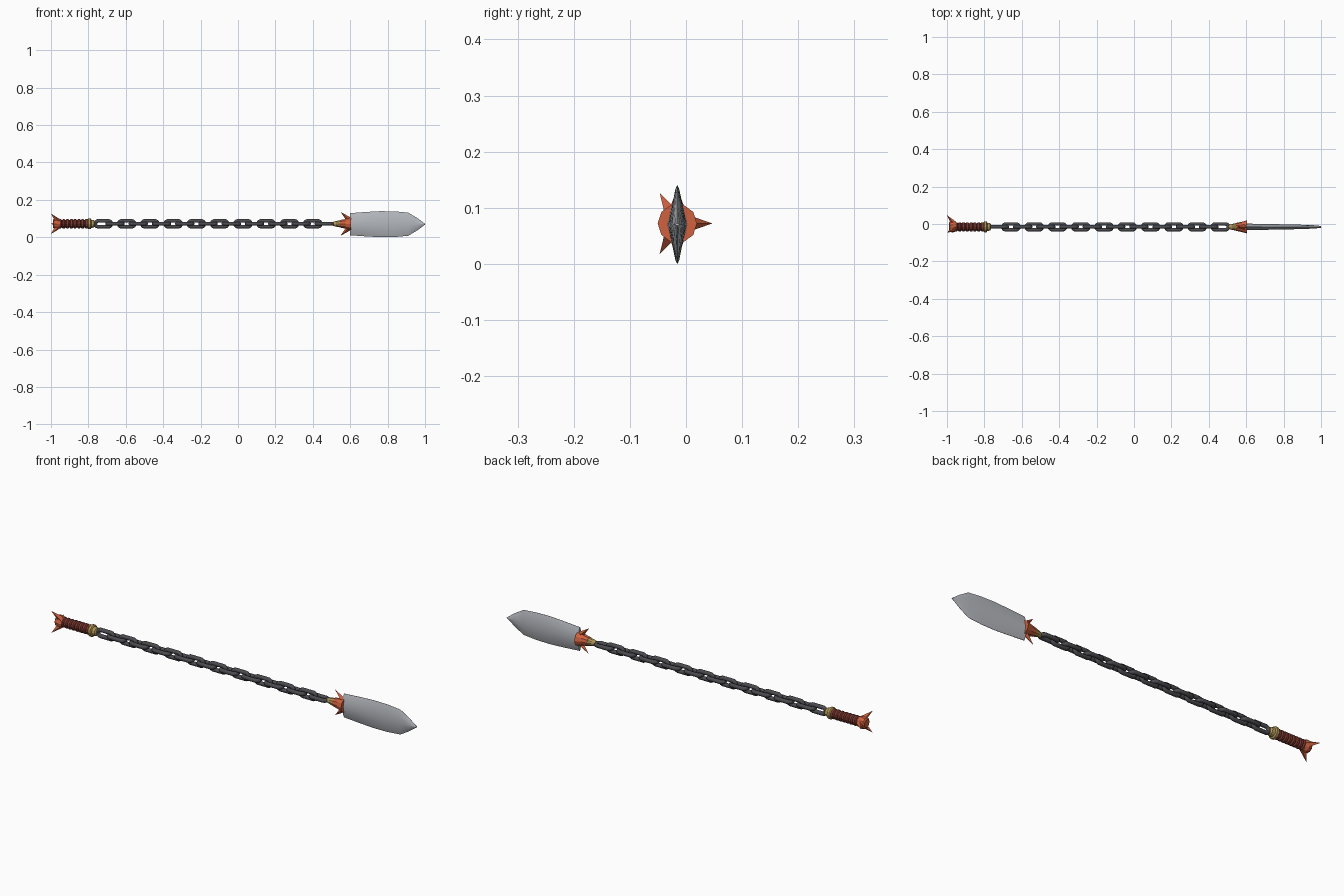
import bpy, bmesh, math
from mathutils import Vector, Matrix

if "Cube" in bpy.data.objects:
    bpy.data.objects.remove(bpy.data.objects["Cube"])

CY, CZ = -0.0155, 0.072          # long axis of the weapon


def mat(name, rgb):
    m = bpy.data.materials.new(name)
    m.diffuse_color = (*rgb, 1)
    m.use_nodes = True
    m.node_tree.nodes["Principled BSDF"].inputs["Base Color"].default_value = m.diffuse_color
    return m


RED = mat("red_enamel", (0.62, 0.12, 0.05))
WRAP = mat("dark_wrap", (0.20, 0.04, 0.03))
BRASS = mat("brass", (0.42, 0.29, 0.09))
IRON = mat("dark_iron", (0.07, 0.07, 0.08))
STEEL = mat("steel", (0.45, 0.47, 0.50))


def finish(bm, name, material, smooth=None):
    bmesh.ops.recalc_face_normals(bm, faces=bm.faces)
    me = bpy.data.meshes.new(name)
    bm.to_mesh(me)
    bm.free()
    me.materials.append(material)
    ob = bpy.data.objects.new(name, me)
    bpy.context.collection.objects.link(ob)
    if smooth:
        bpy.ops.object.select_all(action='DESELECT')
        ob.select_set(True)
        bpy.context.view_layer.objects.active = ob
        bpy.ops.object.shade_smooth_by_angle(angle=math.radians(smooth))
    return ob


def loft(bm, rings):
    """Skin a list of equal-length point rings and cap both ends."""
    vs = [[bm.verts.new(p) for p in r] for r in rings]
    n = len(vs[0])
    for a, b in zip(vs, vs[1:]):
        for i in range(n):
            j = (i + 1) % n
            bm.faces.new((a[i], a[j], b[j], b[i]))
    bm.faces.new(vs[0])
    bm.faces.new(vs[-1])


def turned(name, profile, material, sides=12, smooth=None):
    """Revolve (x, radius) pairs around the long axis."""
    bm = bmesh.new()
    angs = [2 * math.pi * i / sides for i in range(sides)]
    loft(bm, [[(x, CY + r * math.cos(a), CZ + r * math.sin(a)) for a in angs]
              for x, r in profile])
    return finish(bm, name, material, smooth)


def spike(name, angle, base, tip, radius):
    """Four-sided thorn between (x, radial) points at an angle around the axis."""
    d = Vector((0, math.cos(angle), math.sin(angle)))
    p = Vector((base[0], CY, CZ)) + d * base[1]
    q = Vector((tip[0], CY, CZ)) + d * tip[1]
    bm = bmesh.new()
    rot = (q - p).to_track_quat('Z', 'X').to_matrix().to_4x4()
    bmesh.ops.create_cone(bm, cap_ends=True, segments=4, radius1=radius, radius2=0,
                          depth=(q - p).length,
                          matrix=Matrix.Translation((p + q) / 2) @ rot)
    return finish(bm, name, RED)


# Handle: ribbed grip, pommel with three thorns, brass collar
ribs = 8
x0, x1 = -0.962, -0.80
step = (x1 - x0) / ribs
grip = []
for i in range(ribs):
    a = x0 + i * step
    grip += [(a, 0.019), (a + step * 0.25, 0.0245), (a + step * 0.75, 0.0245)]
grip.append((x1, 0.019))
turned("grip", grip, WRAP)
turned("pommel", [(-0.99, 0.020), (-0.985, 0.027), (-0.968, 0.030), (-0.95, 0.024)], RED, 10)
for k in range(3):
    spike(f"pommel_spike_{k + 1}", k * 2 * math.pi / 3, (-0.962, 0.016), (-1.0, 0.0627), 0.016)
turned("collar", [(-0.806, 0.022), (-0.80, 0.029), (-0.788, 0.029), (-0.784, 0.022),
                  (-0.77, 0.020), (-0.764, 0.012)], BRASS)

# Chain: twenty stretched rings, alternately turned by a quarter
MAJ, WIRE, STRETCH, PITCH = 0.0158, 0.0102, 0.027, 0.0622
for k in range(20):
    cx = -0.72 + k * PITCH
    bm = bmesh.new()
    rings = []
    for i in range(16):
        a = 2 * math.pi * (i + 0.5) / 16
        s = math.copysign(STRETCH, math.cos(a))
        ring = []
        for j in range(8):
            b = 2 * math.pi * (j + 0.5) / 8
            r = MAJ + WIRE * math.cos(b)
            u, v = r * math.sin(a), WIRE * math.sin(b)
            y, z = (v, u) if k % 2 == 0 else (u, v)
            ring.append(bm.verts.new((cx + s + r * math.cos(a), CY + y, CZ + z)))
        rings.append(ring)
    for i in range(16):
        p, q = rings[i], rings[(i + 1) % 16]
        for j in range(8):
            m = (j + 1) % 8
            bm.faces.new((p[j], p[m], q[m], q[j]))
    finish(bm, f"chain_link_{k + 1}", IRON, 50)

# Blade socket: brass cone, flared red cup, two swept-back thorns
turned("socket_cone", [(0.508, 0.011), (0.525, 0.016), (0.56, 0.023)], BRASS, 10)
turned("socket_cup", [(0.545, 0.021), (0.575, 0.027), (0.605, 0.035)], RED, 10)
for k, a in enumerate((math.pi / 2, -math.pi / 2)):
    spike(f"socket_spike_{k + 1}", a, (0.594, 0.022), (0.548, 0.064), 0.015)

# Blade: lofted lens-shaped sections (x, half height, half thickness)
sections = [(0.598, 0.059, 0.0175), (0.68, 0.065, 0.016), (0.76, 0.0695, 0.0145),
            (0.84, 0.0685, 0.013), (0.91, 0.062, 0.011), (0.96, 0.032, 0.009),
            (1.0, 0.002, 0.005)]
half = [(0, 1), (0.5, 0.62), (0.9, 0.25), (1, 0.05)]
outline = ([(h, t) for h, t in half] + [(h, -t) for h, t in reversed(half)]
           + [(-h, -t) for h, t in half[1:]] + [(-h, t) for h, t in reversed(half[1:])])
bm = bmesh.new()
loft(bm, [[(x, CY + t * ft, 0.07 + h * fh) for fh, ft in outline] for x, h, t in sections])
finish(bm, "blade", STEEL, 25)
